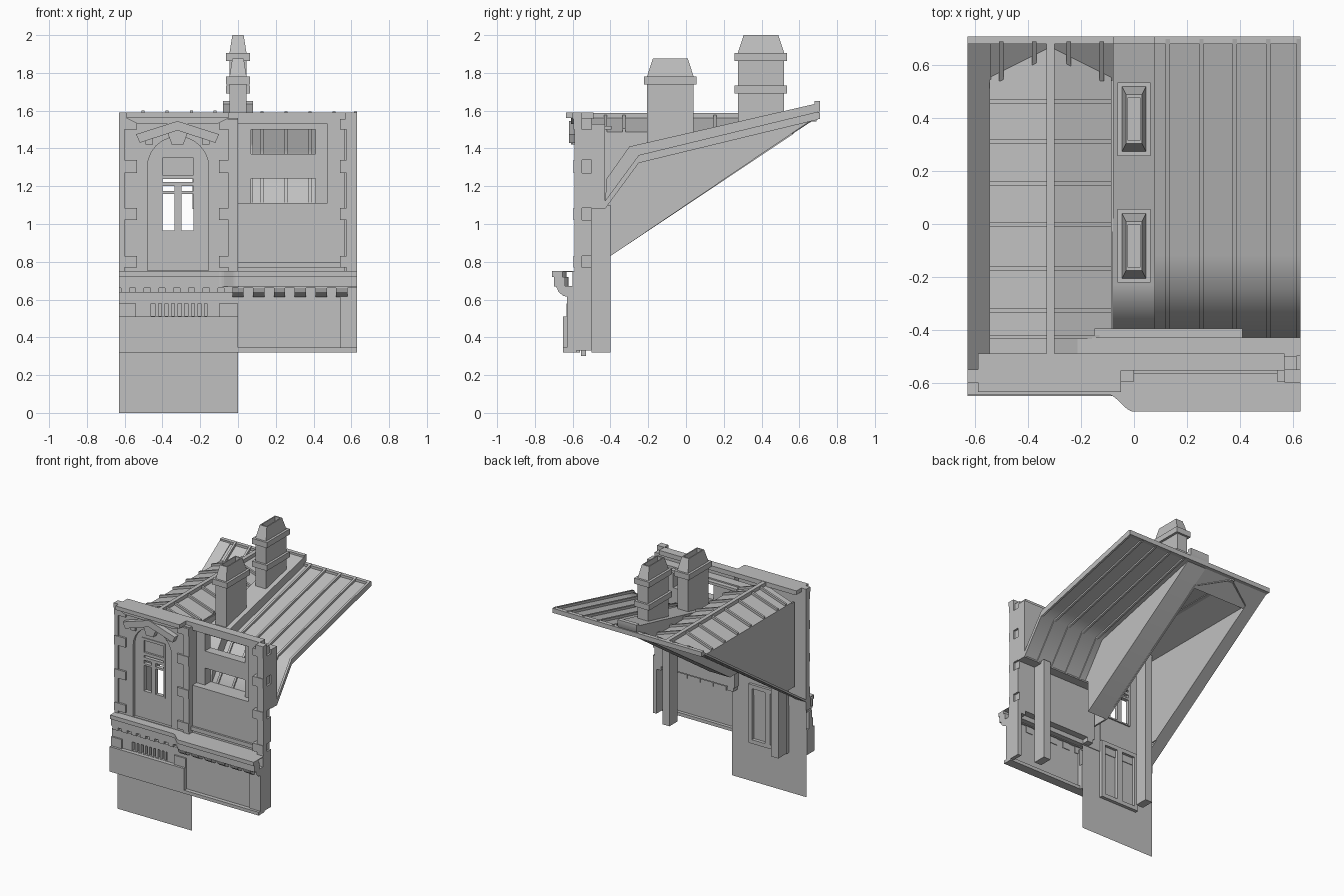
import bpy, bmesh, math
from mathutils import Vector

old = bpy.data.objects.get("Cube")
if old:
    bpy.data.objects.remove(old, do_unlink=True)

stone = bpy.data.materials.new("plain grey")
stone.use_nodes = True
GREY = (0.53, 0.53, 0.53, 1)
stone.diffuse_color = GREY
stone.node_tree.nodes["Principled BSDF"].inputs["Base Color"].default_value = GREY


def finish(name, bm):
    bmesh.ops.recalc_face_normals(bm, faces=bm.faces)
    for f in bm.faces:
        f.smooth = False
    me = bpy.data.meshes.new(name)
    bm.to_mesh(me)
    bm.free()
    me.materials.clear()
    me.materials.append(stone)
    ob = bpy.data.objects.new(name, me)
    bpy.context.collection.objects.link(ob)
    return ob


def sweep(name, points, offset):
    """Solid made by pushing a flat polygon along an offset."""
    bm = bmesh.new()
    near = [bm.verts.new(p) for p in points]
    far = [bm.verts.new(Vector(p) + Vector(offset)) for p in points]
    bm.faces.new(near[::-1])
    bm.faces.new(far)
    for i in range(len(points)):
        j = (i + 1) % len(points)
        bm.faces.new((near[i], near[j], far[j], far[i]))
    return finish(name, bm)


def box(name, x0, x1, y0, y1, z0, z1):
    return sweep(name, [(x0, y0, z0), (x1, y0, z0), (x1, y1, z0), (x0, y1, z0)], (0, 0, z1 - z0))


def side_prism(name, x0, x1, yz):
    return sweep(name, [(x0, y, z) for y, z in yz], (x1 - x0, 0, 0))


def front_prism(name, y0, y1, xz):
    return sweep(name, [(x, y0, z) for x, z in xz], (0, y1 - y0, 0))


def rect(x0, x1, z0, z1):
    return [(x0, z0), (x1, z0), (x1, z1), (x0, z1)]


def arch(x0, x1, z0, spring):
    c, r = (x0 + x1) / 2, (x1 - x0) / 2
    curve = [(c + r * math.cos(t * math.pi / 12), spring + r * math.sin(t * math.pi / 12)) for t in range(13)]
    return [(x0, z0), (x1, z0)] + curve


def plate(name, y0, y1, outline, holes):
    """Upright slab with openings, made from a filled curve."""
    cu = bpy.data.curves.new(name, 'CURVE')
    cu.dimensions, cu.fill_mode, cu.extrude = '2D', 'BOTH', (y1 - y0) / 2
    for loop in [outline] + holes:
        sp = cu.splines.new('POLY')
        sp.points.add(len(loop) - 1)
        for p, (x, z) in zip(sp.points, loop):
            p.co = (x, z, 0, 1)
        sp.use_cyclic_u = True
    tmp = bpy.data.objects.new(name + " curve", cu)
    bpy.context.collection.objects.link(tmp)
    bpy.context.view_layer.update()
    me = bpy.data.meshes.new_from_object(tmp.evaluated_get(bpy.context.evaluated_depsgraph_get()))
    bpy.data.objects.remove(tmp, do_unlink=True)
    bm = bmesh.new()
    bm.from_mesh(me)
    bmesh.ops.remove_doubles(bm, verts=bm.verts, dist=0.0001)
    for v in bm.verts:
        v.co = Vector((v.co.x, (y0 + y1) / 2 - v.co.z, v.co.y))
    return finish(name, bm)


def smooth(ob):
    bpy.ops.object.select_all(action='DESELECT')
    ob.select_set(True)
    bpy.context.view_layer.objects.active = ob
    bpy.ops.object.shade_smooth_by_angle(angle=math.radians(48))


# Left front: wall, arched recess, window
ARCH = arch(-0.48, -0.155, 0.755, 1.3)
WINDOW = rect(-0.415, -0.22, 0.955, 1.37)
plate("left_wall", -0.58, -0.55, rect(-0.63, 0, 0.7, 1.56), [ARCH])
plate("arched_recess", -0.56, -0.545, ARCH, [WINDOW])
panes = [rect(a, b, c, d) for a, b in ((-0.4, -0.335), (-0.3, -0.235)) for c, d in ((0.965, 1.16), (1.175, 1.2))]
plate("window_frame", -0.565, -0.535, WINDOW, panes + [rect(-0.4, -0.235, 1.222, 1.237), rect(-0.4, -0.235, 1.26, 1.35)])
box("transom_pane", -0.405, -0.23, -0.55, -0.545, 1.25, 1.36)
bm = bmesh.new()
bm.faces.new([bm.verts.new((x, -0.555, z)) for x, z in rect(-0.63, 0, 0, 0.72)])
finish("lower_panel", bm)
plate("inner_panel_frame", -0.555, -0.53, rect(-0.48, -0.155, 0.3, 0.75),
      [rect(-0.45, -0.34, 0.33, 0.72), rect(-0.295, -0.185, 0.33, 0.72)])

# Pediment with brackets and keystone
for s in (-1, 1):
    front_prism("pediment_bar", -0.62, -0.57, [(-0.32 + s * x, z) for x, z in
                ((0, 1.545), (0.22, 1.475), (0.2, 1.43), (0, 1.495))])
    box("pediment_bracket", -0.32 + s * 0.15 - 0.02, -0.32 + s * 0.15 + 0.02, -0.6, -0.57, 1.42, 1.47)
front_prism("keystone", -0.61, -0.57, [(-0.38, 1.5), (-0.35, 1.42), (-0.29, 1.42), (-0.26, 1.5), (-0.32, 1.52)])

# Top cornice
box("cornice_left", -0.59, -0.05, -0.635, -0.49, 1.56, 1.59)
box("cornice_full", -0.57, 0.57, -0.555, -0.49, 1.555, 1.59)
for x in (-0.63, 0.57):
    box("cornice_end", x, x + 0.06, -0.6, -0.55, 1.555, 1.59)
front_prism("crown_moulding", -0.61, -0.57, [(-0.59, 1.56), (-0.53, 1.53), (-0.11, 1.53), (-0.05, 1.56)])

# Right front: wall with opening, inner frame and jamb
plate("right_wall", -0.55, -0.5, rect(-0.06, 0.6, 0.7, 1.56), [rect(0, 0.475, 1.11, 1.53)])
plate("inner_frame", -0.5, -0.43, rect(-0.24, 0.48, 1.08, 1.53),
      [rect(0.07, 0.41, 1.11, 1.24), rect(0.07, 0.41, 1.37, 1.5)])
box("frame_cap", -0.15, 0.41, -0.44, -0.395, 1.5, 1.52)
box("inner_jamb", 0.475, 0.63, -0.5, -0.43, 1.08, 1.53)
box("wall_rail", 0, 0.54, -0.565, -0.54, 0.77, 0.8)

# Right lower bay: thin wall, corner pillar and foot
box("bay_wall", 0, 0.6, -0.62, -0.605, 0.33, 0.67)
box("bay_pillar", 0.54, 0.63, -0.63, -0.605, 0.33, 0.67)
box("bay_pillar_side", 0.6, 0.63, -0.62, -0.5, 0.33, 0.67)
box("bay_foot", 0, 0.63, -0.65, -0.58, 0.32, 0.345)

# Corner blocks, alternately long on the front and long on the side
levels = [(0.77, 0.83), (1.02, 1.085), (1.27, 1.34), (1.5, 1.555)]
for z0, z1 in levels:
    for x0, x1 in ((-0.63, -0.535), (-0.1, 0), (0.54, 0.63)):
        box("long_block", x0, x1, -0.595, -0.55, z0, z1)
for z0, z1 in zip([0.67] + [b for a, b in levels], [a for a, b in levels]):
    box("left_block", -0.63, -0.6, -0.59, -0.55, z0, z1)
    box("middle_block", -0.05, 0, -0.59, -0.5, z0, z1)
    box("right_block", 0.575, 0.63, -0.59, -0.5, z0, z1)
box("right_core", 0.56, 0.615, -0.56, -0.5, 0.67, 1.56)

# Rear pilasters
for x, top in ((-0.5, 1.5), (0.42, 1.1)):
    box("rear_pilaster", x, x + 0.06, -0.5, -0.40, 0.32, top)

# Belt ledge: thin top, front lip and steps, curving between the halves
bend = [(-0.1 + 0.1 * t / 8, -0.6775 + 0.0325 * math.cos(math.pi * t / 8)) for t in range(9)]
edge = [(-0.63, -0.645)] + bend + [(0.63, -0.71)]
sweep("ledge_top", [(x, y, 0.745) for x, y in [(-0.63, -0.55)] + edge + [(0.63, -0.55)]], (0, 0, 0.005))
for name, setback, z0, z1 in (("ledge_lip", 0, 0.72, 0.745), ("ledge_step", 0.012, 0.67, 0.72)):
    inner = [(x, y + setback + 0.012) for x, y in reversed(edge)]
    sweep(name, [(x, y + setback, z0) for x, y in edge] + [(x, y, z0) for x, y in inner], (0, 0, z1 - z0))
box("ledge_thick_lip", 0, 0.63, -0.71, -0.655, 0.72, 0.746)
box("ledge_thick_step", 0, 0.63, -0.7, -0.64, 0.67, 0.72)
box("ledge_soffit", 0, 0.63, -0.685, -0.59, 0.66, 0.672)
box("left_soffit", -0.63, 0, -0.63, -0.56, 0.66, 0.672)
box("belt_moulding", -0.63, 0.63, -0.6, -0.55, 0.665, 0.748)
for i in range(7):
    x = -0.03 + 0.11 * i
    side_prism("ledge_bracket", x, min(x + 0.06, 0.63),
               [(-0.685, 0.667), (-0.675, 0.64), (-0.65, 0.62), (-0.61, 0.61), (-0.6, 0.61), (-0.6, 0.667)])
for i in range(8):
    x = -0.62 + 0.078 * i
    box("dentil", x, x + 0.045, -0.63, -0.57, 0.638, 0.667)

# Left balustrade and box below
plate("balustrade_frame", -0.62, -0.585, rect(-0.63, 0, 0.5, 0.64), [rect(-0.46, -0.165, 0.512, 0.58)])
for x0, x1 in ((-0.63, -0.54), (-0.1, 0)):
    box("balustrade_pedestal", x0, x1, -0.632, -0.585, 0.51, 0.58)
for i in range(8):
    x = -0.44 + 0.035 * i
    box("baluster", x, x + 0.018, -0.615, -0.585, 0.51, 0.585)
box("front_box", -0.63, 0, -0.65, -0.56, 0.32, 0.51)

# Dormer side walls and the steep roof strip beside them
for x in (-0.545, -0.092):
    side_prism("dormer_side", x, x + 0.012, [(-0.53, 0.83), (-0.4, 0.83), (0.57, 1.478), (-0.53, 1.478)])


def steep(y):
    return 0.83 + (y + 0.4) * 0.676


def steep_strip(name, x0, x1, y0, y1, lift, thick):
    side_prism(name, x0, x1, [(y0, steep(y0) + lift), (y1, steep(y1) + lift),
                              (y1, steep(y1) + lift + thick), (y0, steep(y0) + lift + thick)])


steep_strip("steep_roof_edge", -0.63, -0.54, -0.55, 0.69, 0, 0.018)
steep_strip("steep_roof_back", -0.54, -0.08, 0.54, 0.69, 0, 0.012)
for x in (-0.51, -0.385, -0.255, -0.13):
    steep_strip("steep_roof_seam", x, x + 0.016, 0.54, 0.69, 0.01, 0.025)

# Dormer roof: two shallow slopes, ridge cap and cross seams
RIDGE, EAVE = 1.553, 1.475
for s in (-1, 1):
    xr, xe = -0.316, -0.316 + s * 0.23
    sweep("dormer_slope", [(xr, -0.5, RIDGE), (xr, 0.68, RIDGE), (xe, 0.56, EAVE), (xe, -0.5, EAVE)], (0, 0, 0.012))
    for y in (-0.435, -0.335, -0.175, -0.01, 0.145, 0.305, 0.455):
        front_prism("dormer_seam", y, y + 0.016,
                    [(xr, RIDGE), (xe, EAVE), (xe, EAVE + 0.03), (xr, RIDGE + 0.03)])
box("ridge_cap", -0.331, -0.301, -0.5, 0.69, RIDGE - 0.01, 1.587)

# Party wall carrying the chimneys
smooth(side_prism("party_wall", -0.08, 0.08, [(-0.4, 0.83), (0.68, 1.56), (0.71, 1.6), (0.71, 1.65), (0.68, 1.65),
                                              (0.68, 1.635), (-0.23, 1.426), (-0.3, 1.41), (-0.42, 1.24),
                                              (-0.43, 1.09), (-0.4, 1.07)]))

# Main metal roof and standing seams
LINE = [(-0.43, 1.09), (-0.25, 1.335), (-0.12, 1.3665), (0.7, 1.565)]


def roof_part(name, x0, x1, low, high):
    smooth(side_prism(name, x0, x1, [(y, z + low) for y, z in LINE] + [(y, z + high) for y, z in reversed(LINE)]))


roof_part("main_roof", 0.07, 0.63, 0, 0.012)
for x in (0.12, 0.247, 0.373, 0.5, 0.614):
    roof_part("roof_seam", x, x + 0.016, -0.012, 0.03)
box("rear_fascia", -0.63, 0.63, 0.68, 0.71, 1.555, 1.59)

# Chimneys with collars and hollow tapered tops


def chimney(y, base, collars, top):
    box("chimney_shaft", -0.045, 0.045, y - 0.123, y + 0.123, base, top - 0.095)
    for z in collars:
        box("chimney_collar", -0.063, 0.063, y - 0.139, y + 0.139, z, z + 0.042)
    bm = bmesh.new()
    rings = []
    for hx, hy, z in ((0.045, 0.123, top - 0.095), (0.03, 0.092, top), (0.022, 0.082, top), (0.022, 0.082, top - 0.07)):
        rings.append([bm.verts.new((sx * hx, y + sy * hy, z)) for sx, sy in ((-1, -1), (1, -1), (1, 1), (-1, 1))])
    for a, b in zip(rings, rings[1:]):
        for i in range(4):
            j = (i + 1) % 4
            bm.faces.new((a[i], a[j], b[j], b[i]))
    bm.faces.new(rings[-1])
    bm.faces.new(rings[0][::-1])
    finish("chimney_top", bm)


chimney(-0.083, 1.4, (1.738,), 1.877)
chimney(0.397, 1.5, (1.69, 1.864), 2.0)
